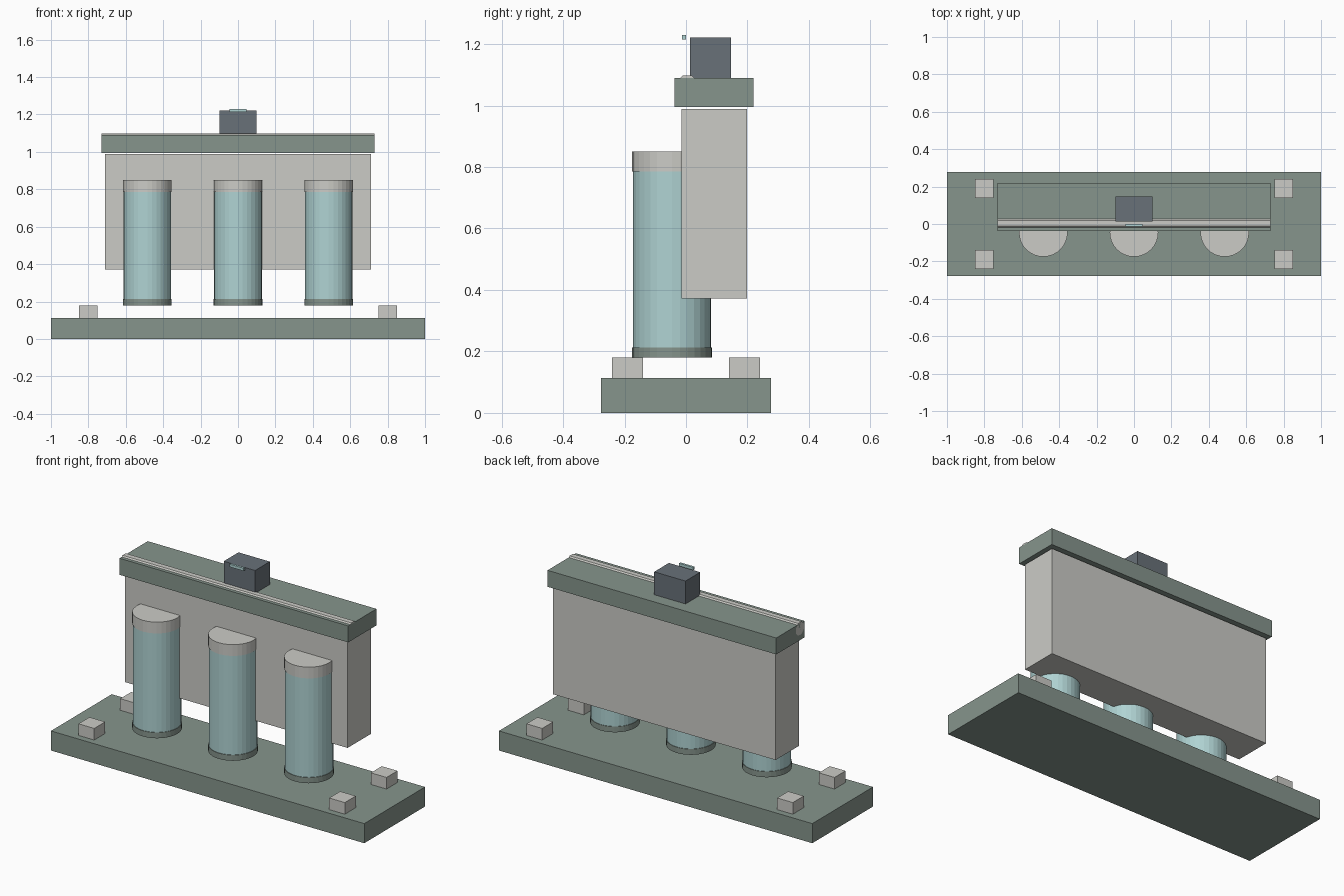
import bpy
import bmesh
from math import pi
from mathutils import Matrix

cube = bpy.data.objects.get("Cube")
if cube:
    bpy.data.objects.remove(cube, do_unlink=True)


def material(name, rgb):
    m = bpy.data.materials.new(name)
    m.use_nodes = True
    m.diffuse_color = (*rgb, 1)
    m.node_tree.nodes["Principled BSDF"].inputs["Base Color"].default_value = (*rgb, 1)
    return m


green = material("grey green", (0.24, 0.30, 0.265))
stone = material("light stone", (0.60, 0.60, 0.565))
teal = material("pale teal", (0.43, 0.65, 0.65))
slate = material("dark slate", (0.14, 0.165, 0.19))


def add(name, bm, mat):
    mesh = bpy.data.meshes.new(name)
    bm.to_mesh(mesh)
    bm.free()
    mesh.materials.append(mat)
    obj = bpy.data.objects.new(name, mesh)
    bpy.context.collection.objects.link(obj)
    return obj


def box(name, mat, x, y, z):
    """Box spanning the (low, high) pairs x, y and z."""
    bm = bmesh.new()
    bmesh.ops.create_cube(bm, size=1)
    for v in bm.verts:
        for i, (low, high) in enumerate((x, y, z)):
            v.co[i] = low if v.co[i] < 0 else high
    return add(name, bm, mat)


def drum(name, mat, x, y, z, radius, sides=32):
    """Upright cylinder between the two heights in z."""
    bm = bmesh.new()
    bmesh.ops.create_cone(bm, cap_ends=True, segments=sides, radius1=radius,
                          radius2=radius, depth=z[1] - z[0],
                          matrix=Matrix.Translation((x, y, sum(z) / 2)))
    return add(name, bm, mat)


# Base slab with four corner blocks
box("base", green, (-1, 1), (-0.277, 0.277), (0, 0.113))
for x in (-0.8, 0.8):
    for y in (-0.19, 0.19):
        box("corner_block", stone, (x - 0.05, x + 0.05), (y - 0.05, y + 0.05), (0.113, 0.18))

# Three columns, each with a foot ring and a cap
for x in (-0.485, 0, 0.485):
    drum("column_foot", green, x, -0.045, (0.18, 0.213), 0.13)
    drum("column_shaft", teal, x, -0.045, (0.213, 0.785), 0.127)
    drum("column_cap", stone, x, -0.045, (0.785, 0.85), 0.13)

# Wall and its overhanging lintel
box("wall", stone, (-0.71, 0.71), (-0.015, 0.198), (0.372, 0.988))
box("lintel", green, (-0.73, 0.73), (-0.038, 0.22), (0.995, 1.09))

# Eight-sided rail sunk into the top of the lintel
bm = bmesh.new()
bmesh.ops.create_cone(bm, cap_ends=True, segments=8, radius1=0.039, radius2=0.039, depth=1.46,
                      matrix=Matrix.Translation((0, 0.004, 1.061)) @ Matrix.Rotation(pi / 2, 4, "Y")
                      @ Matrix.Rotation(pi / 8, 4, "Z"))
add("rail", bm, stone)

# Top block and the small plate in front of it
box("top_block", slate, (-0.1, 0.1), (0.013, 0.147), (1.09, 1.222))
box("small_plate", teal, (-0.045, 0.045), (-0.013, 0), (1.214, 1.23))
